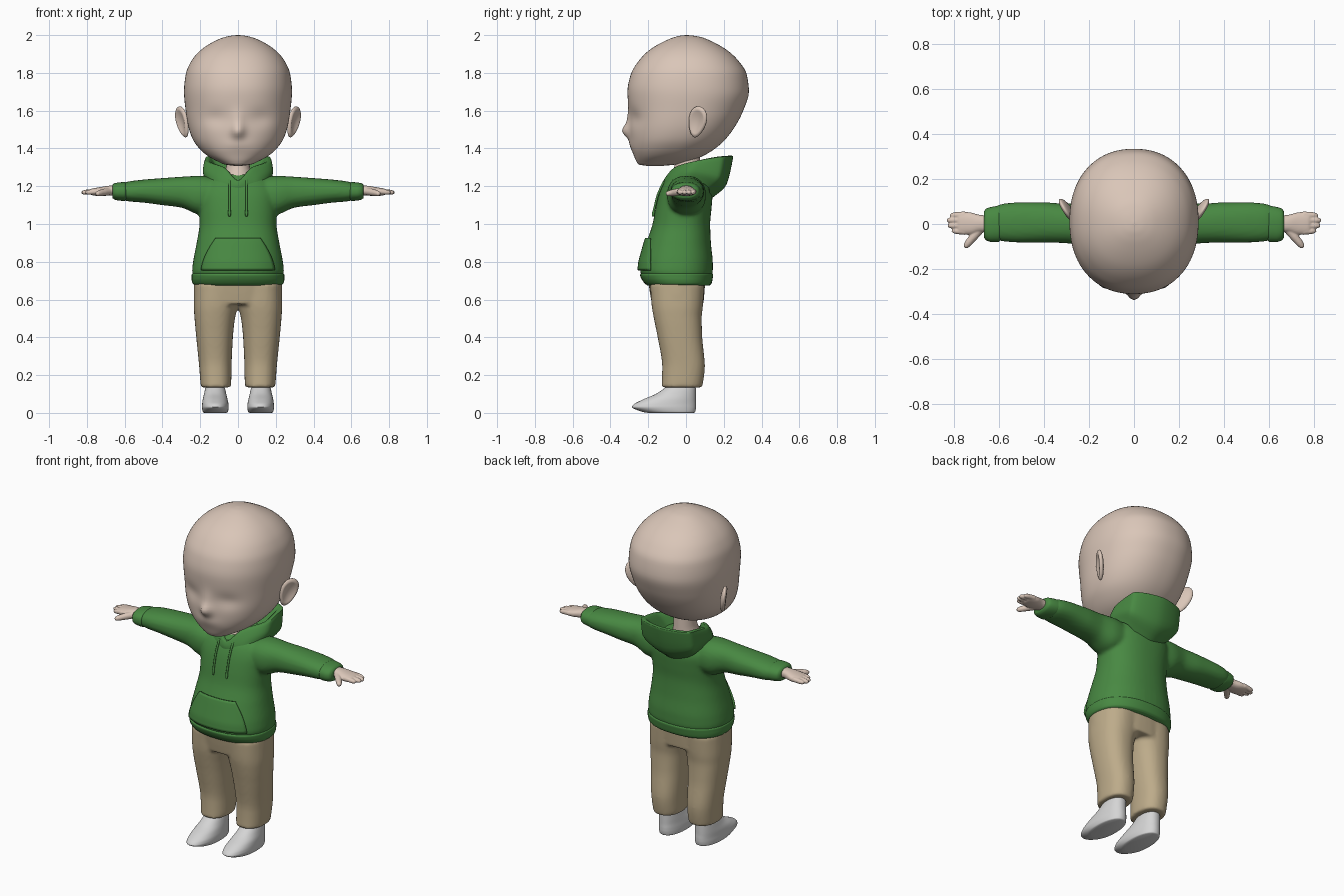
import bpy, bmesh, math
from mathutils import Vector, Matrix


def material(name, rgb):
    m = bpy.data.materials.new(name)
    m.diffuse_color = (*rgb, 1)
    return m


SKIN = material("skin", (0.70, 0.565, 0.48))
GREEN = material("green_fabric", (0.065, 0.25, 0.055))
TAN = material("tan_fabric", (0.51, 0.41, 0.255))
GREY = material("light_grey", (0.66, 0.66, 0.66))


def smooth(rows, k):
    """Monotone curve through rows of numbers, k steps per gap."""
    def slope(i, c):
        a = rows[i][c] - rows[i - 1][c] if i else None
        b = rows[i + 1][c] - rows[i][c] if i < len(rows) - 1 else None
        if a is None or b is None:
            return b if a is None else a
        return 2 * a * b / (a + b) if a * b > 0 else 0
    out = []
    for i in range(len(rows) - 1):
        for j in range(k):
            t = j / k
            out.append(tuple(
                p * (2*t**3 - 3*t*t + 1) + q * (3*t*t - 2*t**3)
                + slope(i, c) * (t**3 - 2*t*t + t) + slope(i + 1, c) * (t**3 - t*t)
                for c, (p, q) in enumerate(zip(rows[i], rows[i + 1]))))
    return out + [tuple(rows[-1])]


def skin_rings(bm, rings, caps=True):
    vs = [[bm.verts.new(p) for p in r] for r in rings]
    n = len(vs[0])
    for a, b in zip(vs, vs[1:]):
        for i in range(n):
            bm.faces.new((a[i], a[(i + 1) % n], b[(i + 1) % n], b[i]))
    if caps:
        bm.faces.new(vs[0])
        bm.faces.new(vs[-1])


def loft(bm, rows, axis="z", sx=1, p=2.3, n=48, k=5, warp=None):
    """Rows are (height, u0, u1, v0, v1); u,v = x,y along z or y,z along x."""
    rings = []
    for h, u0, u1, v0, v1 in smooth(rows, k):
        ring = []
        for i in range(n):
            c, s = math.cos(math.tau * i / n), math.sin(math.tau * i / n)
            u = (u0 + u1) / 2 + (u1 - u0) / 2 * math.copysign(abs(c) ** (2 / p), c)
            v = (v0 + v1) / 2 + (v1 - v0) / 2 * math.copysign(abs(s) ** (2 / p), s)
            if warp and s < 0:
                v += warp(u, h)
            ring.append((sx * u, v, h) if axis == "z" else (sx * h, u, v))
        rings.append(ring)
    skin_rings(bm, rings)


def tube(bm, pts, radii, sx=1, n=14):
    pts = [Vector((sx * x, y, z)) for x, y, z in pts]
    rings = []
    for i, p in enumerate(pts):
        d = pts[min(i + 1, len(pts) - 1)] - pts[max(i - 1, 0)]
        q = d.to_track_quat("Z", "Y")
        rings.append([p + q @ Vector((radii[i] * math.cos(math.tau * j / n),
                                      radii[i] * math.sin(math.tau * j / n), 0)) for j in range(n)])
    skin_rings(bm, rings)


def finish(name, bm, mat, voxel=0, iterations=4):
    bmesh.ops.recalc_face_normals(bm, faces=bm.faces)
    me = bpy.data.meshes.new(name)
    bm.to_mesh(me)
    bm.free()
    me.materials.append(mat)
    ob = bpy.data.objects.new(name, me)
    bpy.context.collection.objects.link(ob)
    bpy.ops.object.select_all(action="DESELECT")
    ob.select_set(True)
    bpy.context.view_layer.objects.active = ob
    bpy.ops.object.shade_smooth_by_angle(angle=math.radians(50))
    if voxel:  # fuse overlapping volumes into one soft skin
        r = ob.modifiers.new("fuse", "REMESH")
        r.mode, r.voxel_size, r.use_smooth_shade = "VOXEL", voxel, True
        s = ob.modifiers.new("soften", "SMOOTH")
        s.factor, s.iterations = 0.5, iterations
    return ob


def sym(rows):
    """Rows (h, half_width, v0, v1) to full rows."""
    return [(h, -w, w, a, b) for h, w, a, b in rows]


# Head with nose, brow and eye hollows
def face(x, z):
    g = lambda cx, cz, sx, sz: math.exp(-((x - cx) / sx) ** 2 - ((z - cz) / sz) ** 2)
    d = -0.034 * g(0, 1.49, 0.035, 0.035) - 0.012 * g(0, 1.54, 0.03, 0.06)
    d -= 0.006 * g(0, 1.42, 0.07, 0.03)
    return d + 0.014 * (g(0.12, 1.56, 0.07, 0.045) + g(-0.12, 1.56, 0.07, 0.045))


bm = bmesh.new()
loft(bm, sym([(1.308, 0.02, -0.21, -0.12), (1.315, 0.07, -0.25, -0.05), (1.33, 0.105, -0.262, 0.01),
              (1.36, 0.16, -0.275, 0.09), (1.40, 0.205, -0.288, 0.155), (1.45, 0.24, -0.295, 0.21),
              (1.52, 0.264, -0.300, 0.262), (1.60, 0.277, -0.303, 0.303), (1.70, 0.286, -0.310, 0.333),
              (1.79, 0.277, -0.293, 0.322), (1.86, 0.249, -0.253, 0.281), (1.92, 0.198, -0.195, 0.218),
              (1.965, 0.13, -0.12, 0.14), (1.988, 0.075, -0.065, 0.085), (1.997, 0.035, -0.03, 0.04),
              (2.0, 0.004, 0, 0.008)]), n=128, p=2.2, warp=face)
finish("head", bm, SKIN)

# Ears: flattened balls with a hollow outer side
for side, s in (("left", 1), ("right", -1)):
    bm = bmesh.new()
    bmesh.ops.create_uvsphere(bm, u_segments=40, v_segments=28, radius=1)
    for v in bm.verts:
        r = math.hypot(v.co.y, v.co.z)
        if v.co.x > 0:
            v.co.x -= 0.9 * max(0, 1 - (r / 0.8) ** 2)
        v.co = Vector((v.co.x * 0.02, v.co.y * (0.052 + 0.012 * v.co.z), v.co.z * 0.085))
    m = (Matrix.Translation((0.295, 0.06, 1.54)) @ Matrix.Rotation(-0.5, 4, "Z")
         @ Matrix.Rotation(-0.3, 4, "X") @ Matrix.Rotation(0.12, 4, "Y"))
    bmesh.ops.transform(bm, matrix=Matrix.Scale(s, 4, (1, 0, 0)) @ m, verts=bm.verts)
    finish(side + "_ear", bm, SKIN)

# Neck
bm = bmesh.new()
loft(bm, sym([(1.15, 0.10, -0.10, 0.08), (1.24, 0.078, -0.085, 0.075),
              (1.31, 0.062, -0.06, 0.075), (1.43, 0.06, -0.05, 0.075)]), p=2)
finish("neck", bm, SKIN)

# Hoodie body and sleeves
TORSO = [(0.70, 0.232, -0.205, 0.125), (0.75, 0.243, -0.243, 0.142), (0.80, 0.238, -0.238, 0.142),
         (0.90, 0.219, -0.21, 0.132), (1.00, 0.204, -0.177, 0.128), (1.08, 0.206, -0.162, 0.135),
         (1.15, 0.210, -0.145, 0.140), (1.21, 0.19, -0.12, 0.125), (1.25, 0.14, -0.088, 0.10),
         (1.265, 0.10, -0.07, 0.08)]
bm = bmesh.new()
loft(bm, sym(TORSO))
for s in (1, -1):
    loft(bm, [(0.10, -0.10, 0.10, 1.05, 1.24), (0.20, -0.10, 0.105, 1.05, 1.255),
              (0.30, -0.085, 0.09, 1.087, 1.25), (0.40, -0.082, 0.096, 1.10, 1.243),
              (0.50, -0.082, 0.096, 1.113, 1.235), (0.58, -0.077, 0.09, 1.12, 1.225),
              (0.63, -0.065, 0.07, 1.135, 1.21)], "x", s)
finish("hoodie", bm, GREEN, 0.01)


def front_y(x, z):
    """Front surface of the hoodie body."""
    for a, b in zip(TORSO, TORSO[1:]):
        if a[0] <= z <= b[0]:
            t = (z - a[0]) / (b[0] - a[0])
            w, y0, y1 = (a[i] + (b[i] - a[i]) * t for i in (1, 2, 3))
            return (y0 + y1) / 2 - (y1 - y0) / 2 * (1 - abs(x / w) ** 2.3) ** (1 / 2.3)


# Hem band and cuffs
bm = bmesh.new()
loft(bm, sym([(0.675, 0.228, -0.205, 0.125), (0.685, 0.240, -0.218, 0.135), (0.71, 0.246, -0.236, 0.141),
              (0.73, 0.246, -0.243, 0.144), (0.742, 0.236, -0.236, 0.136)]))
finish("hem_band", bm, GREEN)
bm = bmesh.new()
for s in (1, -1):
    loft(bm, [(0.59, -0.068, 0.072, 1.128, 1.213), (0.602, -0.08, 0.08, 1.122, 1.222),
              (0.63, -0.08, 0.076, 1.124, 1.22), (0.655, -0.072, 0.068, 1.13, 1.215),
              (0.665, -0.06, 0.056, 1.138, 1.207)], "x", s)
finish("cuffs", bm, GREEN)

# Front pocket, a panel following the body
bm = bmesh.new()
grid = []
for j in range(13):
    t = j / 12
    w = 0.192 - 0.075 * t ** 1.6
    z = 0.755 + 0.17 * t
    grid.append([bm.verts.new((w * i / 12, front_y(w * i / 12, z) - 0.009, z)) for i in range(-12, 13)])
for a, b in zip(grid, grid[1:]):
    for i in range(24):
        bm.faces.new((a[i], a[i + 1], b[i + 1], b[i]))
ob = finish("front_pocket", bm, GREEN)
sol = ob.modifiers.new("thickness", "SOLIDIFY")
sol.thickness = 0.012
sol.offset = 0

# Drawstrings
bm = bmesh.new()
for s in (1, -1):
    zs = [1.235 - 0.195 * i / 10 for i in range(11)]
    tube(bm, [(0.045, front_y(0.045, z) - 0.008, z) for z in zs], [0.006] * 9 + [0.008, 0.006], s, 10)
finish("drawstrings", bm, GREEN)

# Hood lying open behind the neck: key points from front centre to back centre
HOOD = [
    [(0, -0.13, 1.17), (0.10, -0.105, 1.195), (0.175, 0.02, 1.235), (0.14, 0.12, 1.19), (0, 0.13, 1.13)],
    [(0, -0.13, 1.20), (0.095, -0.09, 1.245), (0.186, 0.035, 1.28), (0.17, 0.175, 1.255), (0, 0.215, 1.21)],
    [(0, -0.117, 1.232), (0.08, -0.06, 1.30), (0.175, 0.06, 1.335), (0.168, 0.19, 1.355), (0, 0.25, 1.358)],
    [(0, -0.105, 1.232), (0.07, -0.05, 1.298), (0.157, 0.06, 1.335), (0.15, 0.18, 1.358), (0, 0.233, 1.362)],
    [(0, -0.08, 1.19), (0.062, -0.035, 1.235), (0.10, 0.03, 1.25), (0.09, 0.10, 1.255), (0, 0.13, 1.255)],
]
rings = []
for keys in HOOD:
    mirrored = [(-x, y, z) for x, y, z in keys]
    loop = [mirrored[1]] + keys + mirrored[-2:0:-1] + keys[:2]
    rings.append(smooth(loop, 8)[8:8 + 64])
columns = [smooth([r[i] for r in rings], 5) for i in range(64)]
bm = bmesh.new()
skin_rings(bm, list(zip(*columns)), caps=False)
finish("hood", bm, GREEN)

# Hands: palm, four fingers and thumb fused together
for side, s in (("left", 1), ("right", -1)):
    bm = bmesh.new()
    loft(bm, [(0.62, -0.036, 0.036, 1.148, 1.205), (0.68, -0.036, 0.04, 1.15, 1.203),
              (0.73, -0.048, 0.052, 1.148, 1.195), (0.775, -0.046, 0.054, 1.153, 1.187),
              (0.785, -0.038, 0.046, 1.16, 1.18)], "x", s, n=32)
    for y, tip in ((-0.034, 0.808), (-0.008, 0.826), (0.018, 0.83), (0.042, 0.816)):
        tube(bm, [(0.75, y, 1.172), (tip - 0.02, y * 0.92, 1.168), (tip - 0.006, y * 0.9, 1.166),
                  (tip, y * 0.9, 1.165)], [0.0145, 0.0135, 0.01, 0.004], s)
    tube(bm, [(0.68, -0.02, 1.172), (0.71, -0.055, 1.168), (0.735, -0.085, 1.163), (0.746, -0.1, 1.16),
              (0.749, -0.106, 1.16)], [0.02, 0.019, 0.016, 0.012, 0.004], s)
    finish(side + "_hand", bm, SKIN, 0.004, 3)

# Trousers
bm = bmesh.new()
loft(bm, sym([(0.575, 0.232, -0.18, 0.092), (0.63, 0.235, -0.19, 0.097), (0.73, 0.232, -0.205, 0.105)]))
for s in (1, -1):
    loft(bm, [(0.135, 0.04, 0.196, -0.13, 0.085), (0.16, 0.036, 0.199, -0.128, 0.09),
              (0.25, 0.034, 0.206, -0.126, 0.10), (0.40, 0.027, 0.221, -0.15, 0.086),
              (0.50, 0.016, 0.23, -0.17, 0.083), (0.57, 0.0, 0.234, -0.182, 0.09),
              (0.68, -0.02, 0.232, -0.19, 0.098)], "z", s)
finish("trousers", bm, TAN, 0.01)

# Ankles and shoes
for side, s in (("left", 1), ("right", -1)):
    bm = bmesh.new()
    loft(bm, [(0.09, 0.075, 0.165, -0.07, 0.035), (0.20, 0.075, 0.165, -0.07, 0.035)], "z", s, 2, 24)
    finish(side + "_ankle", bm, SKIN)
    bm = bmesh.new()
    loft(bm, [(0.0, 0.062, 0.178, -0.20, 0.04), (0.004, 0.055, 0.185, -0.225, 0.048),
              (0.03, 0.049, 0.191, -0.286, 0.053), (0.045, 0.050, 0.19, -0.277, 0.053),
              (0.07, 0.055, 0.187, -0.23, 0.052), (0.10, 0.062, 0.18, -0.16, 0.052),
              (0.13, 0.069, 0.173, -0.115, 0.052), (0.142, 0.075, 0.168, -0.10, 0.045)], "z", s, 2.2)
    finish(side + "_shoe", bm, GREY)
